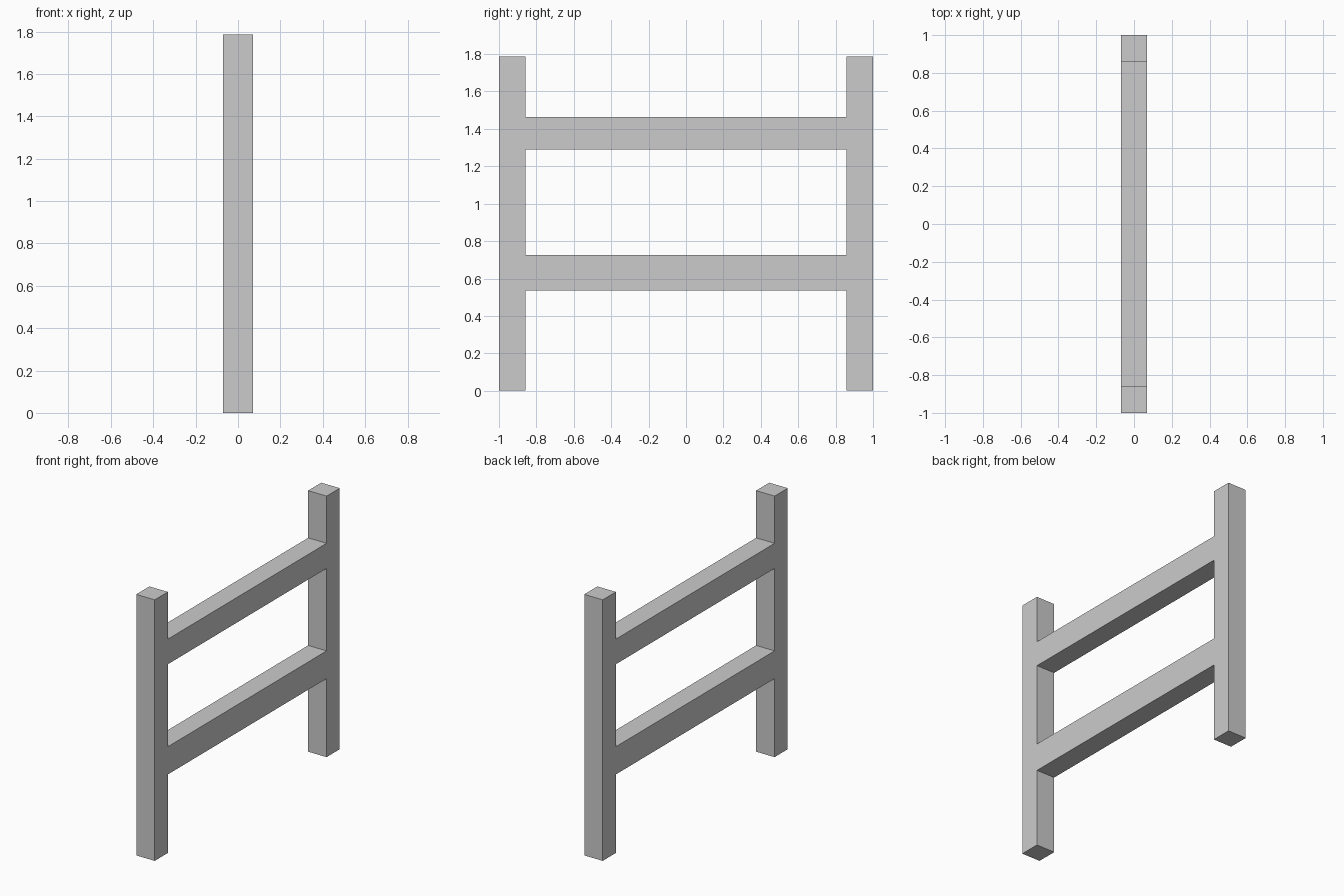
import bpy, bmesh
from mathutils import Vector

if "Cube" in bpy.data.objects:
    bpy.data.objects.remove(bpy.data.objects["Cube"])

HALF_DEPTH = 0.07
Y = [-1.0, -0.858, 0.858, 1.0]                       # post edges
Z = [0.0, 0.537, 0.727, 1.291, 1.463, 1.786]         # rail edges
RAIL_ROWS = (1, 3)

bm = bmesh.new()
grid = [[bm.verts.new((-HALF_DEPTH, y, z)) for z in Z] for y in Y]


def cell(col, row):
    bm.faces.new((grid[col][row], grid[col + 1][row],
                  grid[col + 1][row + 1], grid[col][row + 1]))


# Two upright posts
for col in (0, 2):
    for row in range(len(Z) - 1):
        cell(col, row)

# Two rails joined flush into the posts
for row in RAIL_ROWS:
    cell(1, row)

# Thickness of the whole frame
ext = bmesh.ops.extrude_face_region(bm, geom=bm.faces[:], use_keep_orig=True)
moved = [v for v in ext["geom"] if isinstance(v, bmesh.types.BMVert)]
bmesh.ops.translate(bm, verts=moved, vec=Vector((2 * HALF_DEPTH, 0, 0)))
bmesh.ops.recalc_face_normals(bm, faces=bm.faces[:])

mesh = bpy.data.meshes.new("fence_frame")
bm.to_mesh(mesh)
bm.free()
bpy.context.collection.objects.link(bpy.data.objects.new("fence_frame", mesh))
